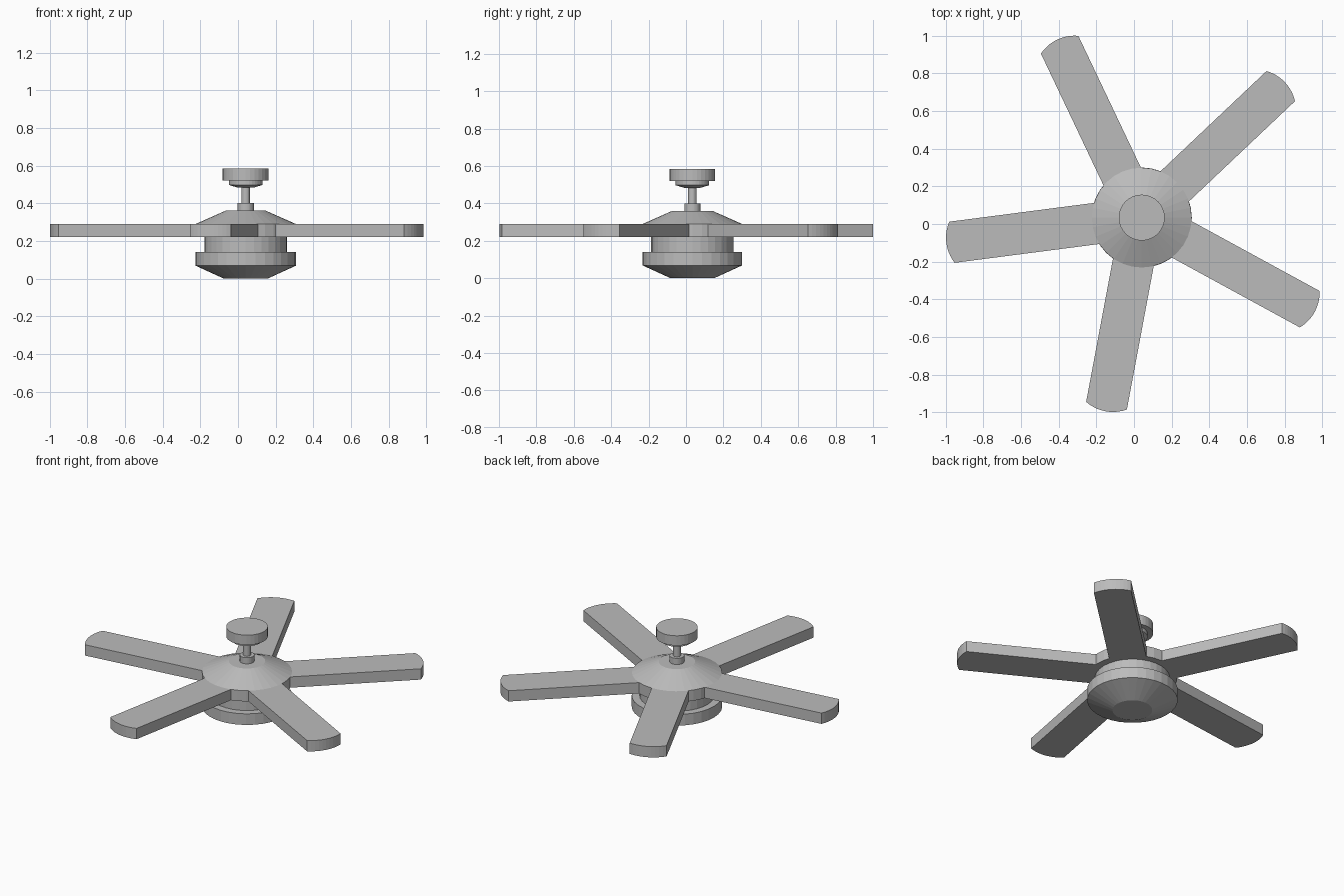
import bpy, bmesh, math
from mathutils import Matrix, Vector

cube = bpy.data.objects.get("Cube")
if cube:
    bpy.data.objects.remove(cube, do_unlink=True)

AXIS = Vector((0.041, 0.034, 0))   # fan shaft position
SEGMENTS = 32
BLADE_LOW, BLADE_HIGH = 0.22, 0.29

grey = bpy.data.materials.new("plain grey")
grey.use_nodes = True
colour = (0.5, 0.5, 0.5, 1)
grey.diffuse_color = colour
grey.node_tree.nodes["Principled BSDF"].inputs["Base Color"].default_value = colour


def add_object(name, bm):
    bmesh.ops.recalc_face_normals(bm, faces=bm.faces)
    mesh = bpy.data.meshes.new(name)
    bm.to_mesh(mesh)
    bm.free()
    mesh.materials.append(grey)
    obj = bpy.data.objects.new(name, mesh)
    obj.location = AXIS
    bpy.context.collection.objects.link(obj)
    return obj


def turned_part(name, profile):
    """Closed solid of revolution from (radius, height) points."""
    bm = bmesh.new()
    rings = []
    for radius, z in profile:
        angles = [math.tau * i / SEGMENTS for i in range(SEGMENTS)]
        rings.append([bm.verts.new((radius * math.cos(a), radius * math.sin(a), z))
                      for a in angles])
    for low, high in zip(rings, rings[1:]):
        for i in range(SEGMENTS):
            j = (i + 1) % SEGMENTS
            bm.faces.new((low[i], low[j], high[j], high[i]))
    bm.faces.new(rings[0])
    bm.faces.new(rings[-1])
    return add_object(name, bm)


def blade(name, angle, root=0.235, corner=1.016, half=0.11, bulge=0.03, steps=10):
    """Thick straight blade with a shallow rounded tip."""
    radius = (half ** 2 + bulge ** 2) / (2 * bulge)
    centre = corner + bulge - radius
    sweep = math.asin(half / radius)
    outline = [(root, half), (root, -half)]
    for i in range(steps + 1):
        a = sweep * (2 * i / steps - 1)
        outline.append((centre + radius * math.cos(a), radius * math.sin(a)))
    bm = bmesh.new()
    face = bm.faces.new([bm.verts.new((x, y, BLADE_LOW)) for x, y in outline])
    top = bmesh.ops.extrude_face_region(bm, geom=[face])
    verts = [g for g in top["geom"] if isinstance(g, bmesh.types.BMVert)]
    bmesh.ops.translate(bm, verts=verts, vec=(0, 0, BLADE_HIGH - BLADE_LOW))
    bmesh.ops.rotate(bm, verts=bm.verts, matrix=Matrix.Rotation(angle, 3, "Z"))
    return add_object(name, bm)


# Ceiling mount, rod and collar
turned_part("ceiling_canopy", [(0.122, 0.52), (0.122, 0.583)])
turned_part("canopy_cap", [(0.04, 0.482), (0.09, 0.497), (0.09, 0.52)])
turned_part("down_rod", [(0.0225, 0.40), (0.0225, 0.483)])
turned_part("rod_collar", [(0.043, 0.36), (0.043, 0.40)])

# Motor hub with its sloped cover
turned_part("motor_hub", [(0.265, BLADE_LOW), (0.265, BLADE_HIGH), (0.107, 0.36)])

# Lower housing and tapered bottom bowl
turned_part("lower_housing", [(0.22, 0.14), (0.22, BLADE_LOW)])
turned_part("bottom_bowl", [(0.117, 0), (0.266, 0.068), (0.266, 0.14)])

# Five evenly spaced blades
for n in range(5):
    blade(f"blade_{n + 1}", math.radians(43.4 + 72 * n))
